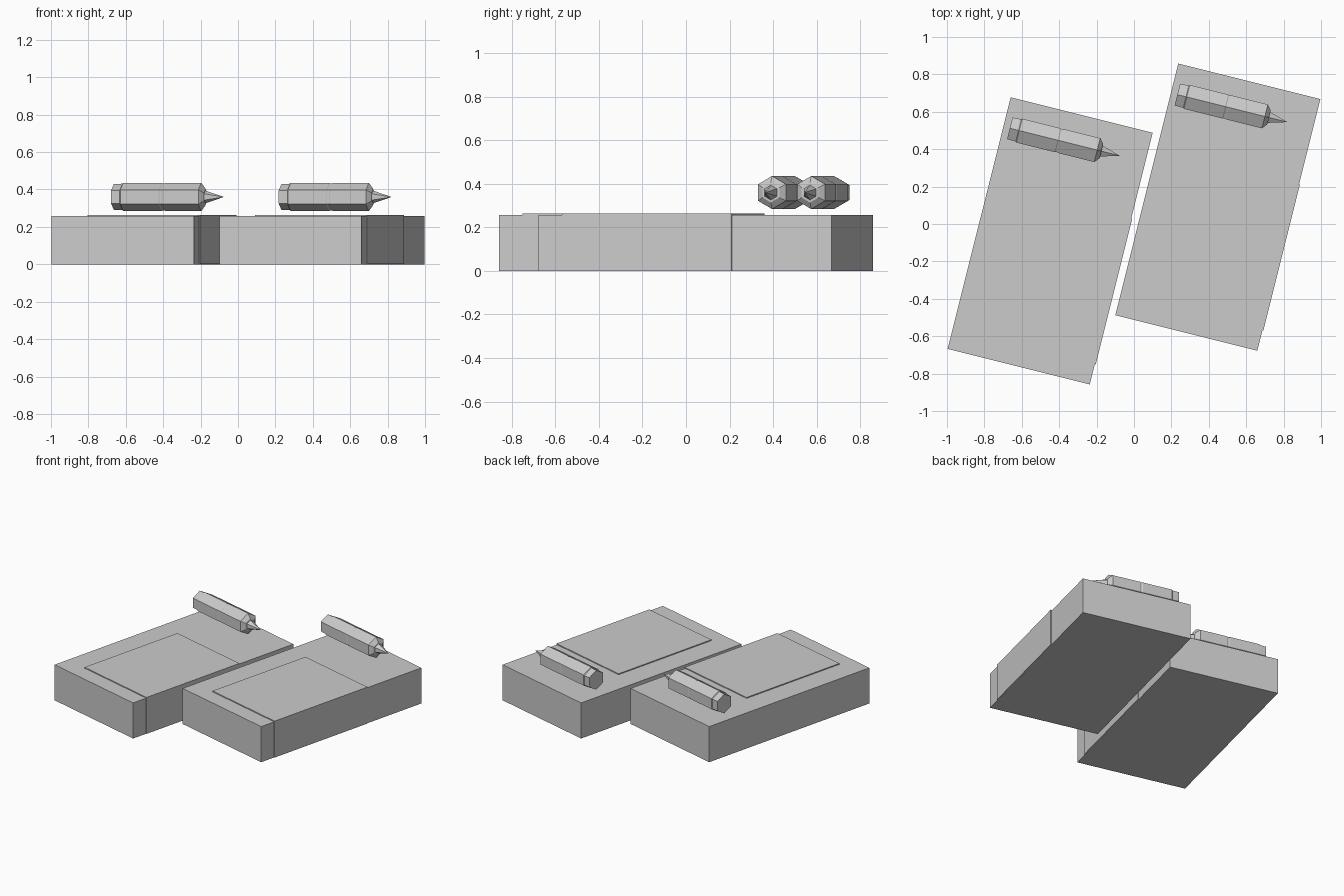
import bpy, bmesh, math
from mathutils import Matrix, Vector

if "Cube" in bpy.data.objects:
    bpy.data.objects.remove(bpy.data.objects["Cube"])

grey = bpy.data.materials.new("light_grey")
grey.diffuse_color = (0.6, 0.6, 0.6, 1)
grey.use_nodes = True
grey.node_tree.nodes["Principled BSDF"].inputs["Base Color"].default_value = grey.diffuse_color
ANGLE = math.radians(-14.04)


def finish(name, bm, loc):
    bmesh.ops.recalc_face_normals(bm, faces=bm.faces)
    mesh = bpy.data.meshes.new(name)
    bm.to_mesh(mesh)
    bm.free()
    mesh.materials.append(grey)
    ob = bpy.data.objects.new(name, mesh)
    ob.location = loc
    ob.rotation_euler.z = ANGLE
    bpy.context.collection.objects.link(ob)


def box(name, x, y, w, d, z0, z1):
    bm = bmesh.new()
    bmesh.ops.create_cube(bm, size=1, matrix=Matrix.Diagonal((w, d, z1 - z0, 1)))
    finish(name, bm, (x, y, (z0 + z1) / 2))


def hex_rod(name, loc, profile):
    """Six-sided rod along local x from (distance, radius) pairs, corner up."""
    bm = bmesh.new()
    rings = []
    for t, r in profile:
        rings.append([bm.verts.new((t, r * math.sin(i * math.pi / 3), r * math.cos(i * math.pi / 3)))
                      for i in range(6)])
    for a, b in zip(rings, rings[1:]):
        for i in range(6):
            j = (i + 1) % 6
            bm.faces.new((a[i], a[j], b[j], b[i]))
    bm.faces.new(rings[0])
    bm.faces.new(rings[-1])
    finish(name, bm, loc)


# end cap, rear barrel, groove, front barrel, taper, cone tip
PEN = [(0, 0.069), (0.048, 0.071), (0.052, 0.076), (0.264, 0.076), (0.268, 0.073),
       (0.280, 0.073), (0.284, 0.076), (0.482, 0.076), (0.504, 0.046),
       (0.505, 0.034), (0.604, 0.001)]

# two identical sets: slab, raised pad reaching the right edge, pen above
for side, s in (("left", -1), ("right", 1)):
    cx, cy = 0.448 * s, 0.09 * s
    box(side + "_slab", cx, cy, 0.783, 1.387, 0, 0.257)
    box(side + "_pad", cx + 0.041, cy - 0.195, 0.619, 0.804, 0.001, 0.264)
    hex_rod(side + "_pen", (cx - 0.216, cy + 0.602, 0.36), PEN)
